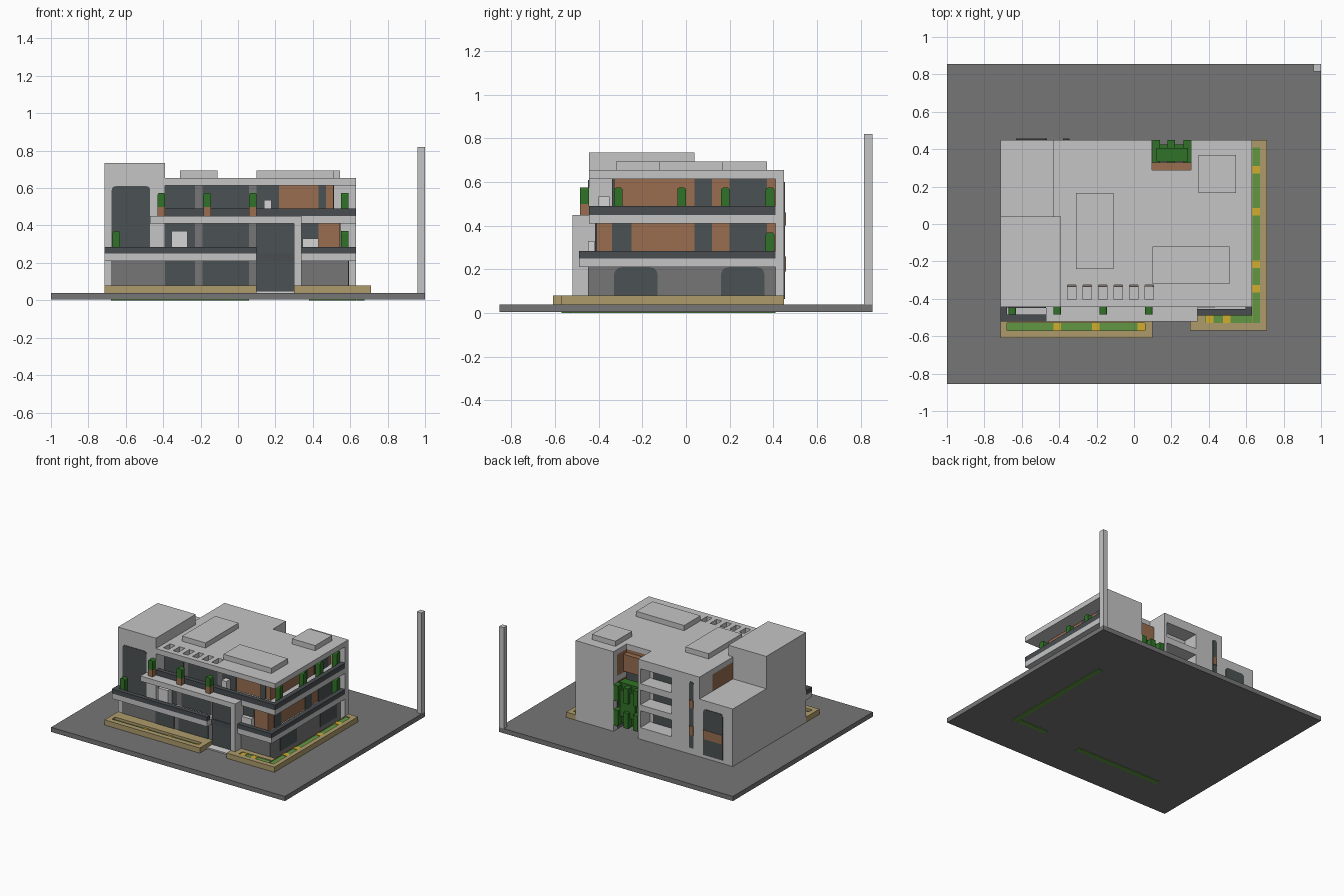
import bpy
import bmesh
from mathutils import Vector

if "Cube" in bpy.data.objects:
    bpy.data.objects.remove(bpy.data.objects["Cube"], do_unlink=True)

# Main lines of the building
WEST, EAST, FRONT, BACK = -.715, .63, -.445, .45
PAVE, RIM, LOW_SLAB, LOW_DECK = .04, .08, .21, .25
HIGH_SLAB, HIGH_DECK, EAVES, ROOF = .41, .45, .615, .655
WING, FIN, PORTAL, BALCONY = -.43, .41, .3, -.52
NOTCH_WEST, NOTCH_EAST, NOTCH_BACK = .095, .305, .29
MIDDLE_FRONT, TOP_FRONT = -.41, -.33
GROUND_EAST, MIDDLE_EAST, TOP_EAST = .59, .545, .51
THIN, POT = .004, .04


def material(name, red, green, blue):
    m = bpy.data.materials.new(name)
    m.use_nodes = True
    m.diffuse_color = (red, green, blue, 1)
    shader = m.node_tree.nodes["Principled BSDF"]
    shader.inputs["Base Color"].default_value = (red, green, blue, 1)
    return m


LIGHT = material("light concrete", .56, .56, .56)
GREY = material("grey paving", .18, .18, .18)
DARK = material("dark glass", .07, .085, .087)
RAIL = material("dark railing", .066, .075, .08)
WOOD = material("wood cladding", .32, .155, .08)
LEAF = material("leaf green", .03, .17, .02)
LAWN = material("lawn green", .12, .31, .055)
SAND = material("sandstone", .42, .33, .15)
GOLD = material("yellow flowers", .64, .42, .025)
PALE = material("white furniture", .66, .66, .66)


def boxes(name, mat, spans, axis=None, radius=.02):
    """One object of boxes (x0, x1, y0, y1, z0, z1); axis rounds the top edges along it."""
    bm = bmesh.new()
    for span in spans:
        low, high = Vector(span[::2]), Vector(span[1::2])
        corners = bmesh.ops.create_cube(bm, size=1)["verts"]
        for v in corners:
            v.co = Vector(b if c > 0 else a for a, b, c in zip(low, high, v.co))
        if axis is not None:
            edges = {e for v in corners for e in v.link_edges}
            top = [e for e in edges
                   if min(v.co.z for v in e.verts) > high.z - THIN
                   and abs(e.verts[0].co[axis] - e.verts[1].co[axis]) > THIN / 2]
            bmesh.ops.bevel(bm, geom=top, offset=radius, segments=3,
                            profile=.5, affect='EDGES')
    mesh = bpy.data.meshes.new(name)
    bm.to_mesh(mesh)
    bm.free()
    mesh.materials.append(mat)
    ob = bpy.data.objects.new(name, mesh)
    bpy.context.collection.objects.link(ob)
    return ob


def cut(target, spans):
    cutter = boxes("cutter", LIGHT, spans)
    cutter.hide_render = True
    mod = target.modifiers.new("openings", 'BOOLEAN')
    mod.operation, mod.object, mod.solver = 'DIFFERENCE', cutter, 'EXACT'
    bpy.context.view_layer.objects.active = target
    bpy.ops.object.modifier_apply(modifier=mod.name)
    bpy.data.objects.remove(cutter, do_unlink=True)


def storey(west, east, front, bottom, top):
    """A floor block that leaves the rear notch open."""
    return [(west, east, front, NOTCH_BACK, bottom, top),
            (NOTCH_EAST, east, NOTCH_BACK, FIN, bottom, top)]


def front_panes(spans, wall, bottom, top, depth=THIN):
    return [(a, b, wall - depth, wall, bottom, top) for a, b in spans]


def side_panes(spans, wall, bottom, top):
    return [(wall, wall + THIN, a, b, bottom, top) for a, b in spans]


def planter(name, outline, bed, flowers, lawn_top):
    """Sandstone trough (x0, x1, y0, y1) with a sunken bed and flower strips."""
    cut(boxes(name, SAND, [(*outline, PAVE - THIN, RIM)]), [(*bed, 0, ROOF)])
    boxes(name + "_lawn", LAWN, [(*bed, 0, lawn_top)])
    x0, x1, y0, y1 = bed
    along_x = x1 - x0 > y1 - y0
    strips = [(p, p + POT, y0, y1) if along_x else (x0, x1, p, p + POT) for p in flowers]
    boxes(name + "_flowers", GOLD, [(*s, PAVE, lawn_top + THIN) for s in strips])


# Site and planters
boxes("ground_slab", GREY, [(-1, 1, -.855, .855, THIN, PAVE)])
boxes("corner_post", LIGHT, [(.96, 1, .815, .855, PAVE, .82)])
planter("left_planter", (WEST, .1, -.61, FRONT), (-.68, .06, -.57, -.53), (-.43, -.225, .02), .06)
planter("front_planter", (PORTAL, EAST, -.57, FRONT), (.38, EAST, -.53, -.49), (.385, .475), .074)
planter("side_planter", (EAST, .71, -.57, BACK), (EAST + THIN, .675, -.53, FIN),
        (-.365, -.235, .045, .27), .074)

# Main masses
boxes("tower", LIGHT, [(WEST, -.39, FRONT, PAVE, PAVE, .735)])
boxes("low_wing", LIGHT, [(WEST, WING, PAVE, BACK, PAVE, .485)])
boxes("ground_floor", GREY, storey(-.68, GROUND_EAST, FRONT - THIN, PAVE, LOW_SLAB))
boxes("middle_floor", WOOD, storey(WING, MIDDLE_EAST, MIDDLE_FRONT, LOW_DECK, HIGH_SLAB))
boxes("top_floor", WOOD, storey(WING, TOP_EAST, TOP_FRONT, HIGH_DECK, EAVES))
boxes("notch_panel", WOOD, [(NOTCH_WEST, NOTCH_EAST, NOTCH_BACK, .33, .46, .59)])
boxes("rear_corner", LIGHT, [(NOTCH_EAST, .5, NOTCH_BACK, BACK, PAVE, EAVES),
                             (.5, EAST, FIN, BACK, PAVE, EAVES)])

# Rear wall with three loggias
LOGGIAS = ((.13, .26), (.305, .42), (.47, .585))
rear = boxes("rear_wall", LIGHT, [(WING, NOTCH_WEST, .25, BACK, PAVE, EAVES)])
cut(rear, [(-.19, .075, .33, .5, *z) for z in LOGGIAS])
for bottom, top in LOGGIAS:
    boxes("loggia_glass", DARK, front_panes([(-.16, .05)], .33 + THIN, bottom, top - .03))

# Roof with light wells and a rear notch
roof = boxes("roof", LIGHT, [(WING, EAST, FRONT, BACK, EAVES, ROOF)])
wells = [.083 * i - .355 for i in range(6)]
cut(roof, [(x, x + .045, -.405, -.325, .5, 1) for x in wells]
    + [(NOTCH_WEST, NOTCH_EAST, NOTCH_BACK, 1, .5, 1)])
for outline in ((-.31, -.11, -.24, .165), (.1, TOP_EAST, -.32, -.12), (.345, .545, .165, .37)):
    boxes("roof_unit", LIGHT, [(*outline, ROOF - THIN, .695)])

# Balcony slabs and railings
boxes("lower_slab", LIGHT, [(WEST, .1, BALCONY, FRONT, LOW_SLAB, LOW_DECK)]
      + storey(.34, EAST, -.49, LOW_SLAB, LOW_DECK)
      + storey(WING, .34, MIDDLE_FRONT, LOW_SLAB, LOW_DECK))
boxes("upper_slab", LIGHT, [(-.47, .34, BALCONY, FRONT, HIGH_SLAB, HIGH_DECK)]
      + storey(WING, EAST, FRONT, HIGH_SLAB, HIGH_DECK))
RAIL_IN = EAST - .035
boxes("lower_railing", RAIL, [(*s, LOW_DECK, .285) for s in (
    (WEST, .1, BALCONY, -.485), (WEST, -.68, -.485, FRONT),
    (.34, EAST, -.49, -.455), (RAIL_IN, EAST, -.455, FIN))])
boxes("upper_railing", RAIL, [(*s, HIGH_DECK, .49) for s in (
    (-.39, EAST, FRONT, MIDDLE_FRONT), (RAIL_IN, EAST, MIDDLE_FRONT, FIN))])

# Entrance
DOOR = [(.1, PORTAL)]
boxes("portal_pillar", LIGHT, [(PORTAL, .34, BALCONY, MIDDLE_FRONT, PAVE, HIGH_SLAB)])
boxes("entrance_step", PALE, [(*DOOR[0], BALCONY, FRONT, PAVE, .05)])
boxes("entrance_glass", DARK, front_panes(DOOR, MIDDLE_FRONT, .05, HIGH_SLAB, .05))
boxes("entrance_beam", RAIL, front_panes(DOOR, -.46, LOW_SLAB, LOW_DECK))

# Front windows and wall panels
bays = [(-.39, -.23), (-.19, .06)]
panel = [(-.39, .1)]
boxes("front_panels", GREY, front_panes(panel, MIDDLE_FRONT, LOW_DECK, HIGH_SLAB)
      + front_panes(panel, TOP_FRONT, HIGH_DECK, EAVES))
boxes("front_glass", DARK,
      front_panes(bays, FRONT - THIN, RIM, LOW_SLAB)
      + front_panes(bays + [(.34, WING * -1)], MIDDLE_FRONT, LOW_DECK, HIGH_SLAB, THIN * 2)
      + front_panes(bays + [(.1, .22), (.43, .47)], TOP_FRONT, HIGH_DECK, EAVES, THIN * 2))
boxes("tower_glass", DARK, front_panes([(-.675, -.47)], FRONT, LOW_DECK, .61), 1)

# Side windows
shared = [(.04, .12), (.2, .37)]
boxes("side_glass", DARK, side_panes(shared, TOP_EAST, HIGH_DECK, EAVES)
      + side_panes(shared + [(-.34, -.25)], MIDDLE_EAST, LOW_DECK, HIGH_SLAB))
boxes("side_glass_ground", DARK,
      side_panes([(-.33, -.13), (.16, .36)], GROUND_EAST, RIM, LOW_SLAB), 0, .035)

# Rear windows and wood bands
slot, wide = [(-.38, -.345)], [(-.63, -.465)]
face = BACK + THIN
boxes("rear_slot_window", DARK, front_panes(slot, face, .09, .6), 1, .012)
boxes("rear_wide_window", DARK, front_panes(wide, face, .065, .42), 1)
boxes("rear_wood_bands", WOOD, front_panes(slot + wide, face + THIN, .19, .26)
      + front_panes(slot, face + THIN, .4, .46))

# Rear notch with climbing plant
boxes("notch_glass", DARK, front_panes([(NOTCH_WEST, NOTCH_EAST)], NOTCH_BACK + THIN, PAVE, .46)
      + side_panes([(.34, FIN)], NOTCH_EAST - THIN, .06, .38))
boxes("notch_door", WOOD, [(.11, .18, NOTCH_BACK, .33, PAVE, .24)])
boxes("climbing_plant", LEAF, [(.12, .29, .335, .405, .1, .41), (.14, .265, .39, .425, .16, .36)]
      + [(x, x + POT, .33, BACK, z, z + .12) for x in (.1, .18, .265) for z in (.09, .28)])

# Balcony furniture
boxes("furniture", PALE, [(-.355, -.27, -.47, -.42, LOW_DECK, .37),
                          (.345, .43, -.45, -.42, LOW_DECK, .33),
                          (.14, .18, -.4, -.35, HIGH_DECK, .535)])

# Potted plants
row = [(x, x + POT, FRONT - POT, FRONT) for x in (WING, -.185, .06)]
boxes("pots", WOOD, [(*s, HIGH_DECK, .5) for s in row])
boxes("front_plants", LEAF, [(*s, .5, .575) for s in row]
      + [(-.67, -.63, FRONT - POT, FRONT - THIN, LOW_DECK, .37)], 1, .012)
beds = [(.55, .59, y, y + POT) for y in (TOP_FRONT, -.04, .16, .365)]
boxes("side_plants", LEAF, [(*s, HIGH_DECK, .575) for s in beds]
      + [(*beds[-1], LOW_DECK, .37)], 0, .012)
